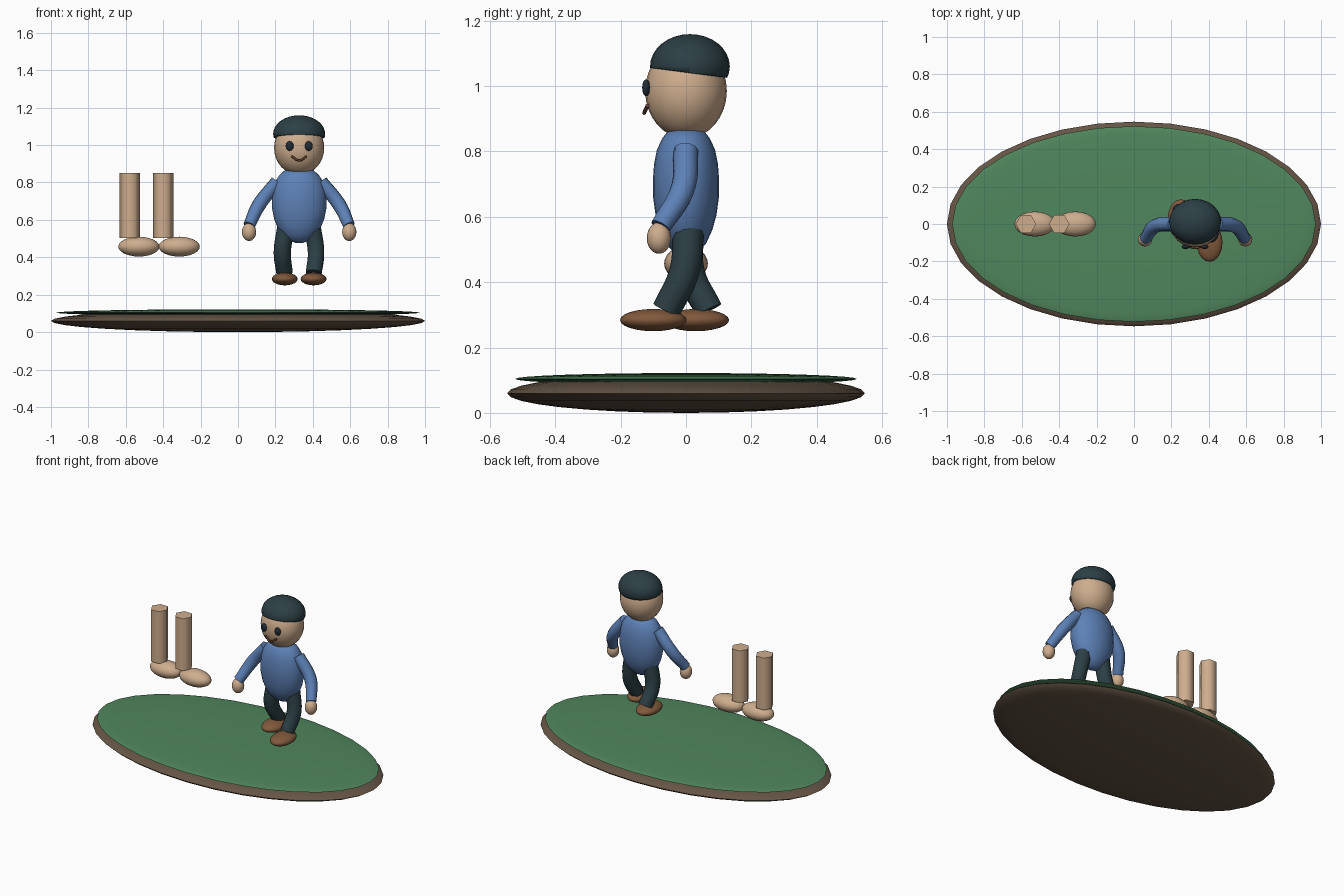
import bpy, bmesh, math
from mathutils import Vector

if "Cube" in bpy.data.objects:
    bpy.data.objects.remove(bpy.data.objects["Cube"])


def material(name, rgb):
    m = bpy.data.materials.new(name)
    m.diffuse_color = (*rgb, 1)
    m.use_nodes = True
    m.node_tree.nodes["Principled BSDF"].inputs["Base Color"].default_value = m.diffuse_color
    return m


SKIN = material("skin", (0.62, 0.42, 0.27))
BLUE = material("blue_cloth", (0.11, 0.22, 0.47))
DARK = material("dark_cloth", (0.025, 0.05, 0.06))
SHOE = material("shoe_leather", (0.22, 0.10, 0.045))
SOIL = material("soil", (0.13, 0.09, 0.06))
GRASS = material("grass", (0.08, 0.24, 0.11))
INK = material("eye_dark", (0.015, 0.025, 0.035))
LIP = material("mouth_dark", (0.12, 0.05, 0.03))


def finish(name, mat, angle=60):
    ob = bpy.context.object
    ob.name = name
    ob.data.materials.append(mat)
    bpy.ops.object.shade_smooth_by_angle(angle=math.radians(angle))
    return ob


def ball(name, loc, size, mat, seg=24, rings=16):
    bpy.ops.mesh.primitive_uv_sphere_add(segments=seg, ring_count=rings, radius=1, location=loc)
    bpy.context.object.scale = size
    bpy.ops.object.transform_apply(location=False, rotation=False, scale=True)
    return finish(name, mat)


def tube(name, pts, radii, mat):
    # smooth bezier path with a round tapered section, turned into a mesh
    cu = bpy.data.curves.new(name, 'CURVE')
    cu.dimensions = '3D'
    cu.bevel_depth = 1
    cu.bevel_resolution = 3
    cu.resolution_u = 8
    cu.use_fill_caps = True
    sp = cu.splines.new('BEZIER')
    sp.bezier_points.add(len(pts) - 1)
    for bp, p, r in zip(sp.bezier_points, pts, radii):
        bp.co, bp.radius = p, r
        bp.handle_left_type = bp.handle_right_type = 'AUTO'
    ob = bpy.data.objects.new(name, cu)
    bpy.context.collection.objects.link(ob)
    bpy.ops.object.select_all(action='DESELECT')
    bpy.context.view_layer.objects.active = ob
    ob.select_set(True)
    bpy.ops.object.convert(target='MESH')
    return finish(name, mat)


def lathe(name, loc, profile, y_scale, mat, n=24):
    bm = bmesh.new()
    rings = [[bm.verts.new((r * math.cos(2 * math.pi * i / n),
                            r * y_scale * math.sin(2 * math.pi * i / n), z))
              for i in range(n)] for r, z in profile]
    for a, b in zip(rings, rings[1:]):
        for i in range(n):
            j = (i + 1) % n
            bm.faces.new((a[i], a[j], b[j], b[i]))
    bm.faces.new(rings[0][::-1])
    bm.faces.new(rings[-1])
    me = bpy.data.meshes.new(name)
    bm.to_mesh(me)
    bm.free()
    ob = bpy.data.objects.new(name, me)
    ob.location = loc
    bpy.context.collection.objects.link(ob)
    bpy.ops.object.select_all(action='DESELECT')
    bpy.context.view_layer.objects.active = ob
    ob.select_set(True)
    return finish(name, mat)


# ground: two flattened discs
ball("soil_disc", (0, 0, 0.06), (1, 0.547, 0.06), SOIL, 32, 16)
ball("grass_disc", (0, 0, 0.104), (0.972, 0.523, 0.018), GRASS, 32, 16)

CX = 0.327

# head and face
ball("head", (CX, 0, 0.985), (0.134, 0.125, 0.145), SKIN)
for s, side in ((-1, "left"), (1, "right")):
    ball(side + "_eye", (CX + s * 0.051, -0.122, 0.995), (0.021, 0.012, 0.026), INK, 16, 10)
tube("mouth", [(CX - 0.04, -0.118, 0.94), (CX, -0.128, 0.918), (CX + 0.04, -0.118, 0.94)],
     [0.006] * 3, LIP)

# cap: ellipsoid cut by a plane sloping down to the back
cap = ball("cap", (CX, 0.012, 1.06), (0.139, 0.122, 0.099), DARK)
bm = bmesh.new()
bm.from_mesh(cap.data)
res = bmesh.ops.bisect_plane(bm, geom=bm.verts[:] + bm.edges[:] + bm.faces[:],
                             plane_co=Vector((0, 0, -0.02)), plane_no=Vector((0, 0.13, 1)),
                             clear_inner=True)
bmesh.ops.contextual_create(bm, geom=[e for e in res["geom_cut"] if isinstance(e, bmesh.types.BMEdge)])
bm.to_mesh(cap.data)
bm.free()

# torso
lathe("torso", (CX, 0, 0),
      [(0.02, 0.477), (0.055, 0.491), (0.09, 0.52), (0.116, 0.56), (0.134, 0.605), (0.145, 0.66),
       (0.146, 0.71), (0.141, 0.76), (0.128, 0.805), (0.105, 0.84), (0.078, 0.864)], 0.695, BLUE)

# arms, hands, legs and shoes; one leg steps forward, the other back
for s, side, step in ((-1, "left", 0.07), (1, "right", -0.06)):
    tube(side + "_arm", [(CX + s * 0.117, 0, 0.803), (CX + s * 0.215, -0.012, 0.68),
                         (CX + s * 0.267, -0.078, 0.57)], [0.038, 0.038, 0.032], BLUE)
    ball(side + "_hand", (CX + s * 0.268, -0.083, 0.535), (0.038, 0.037, 0.048), SKIN, 16, 12)
    tube(side + "_leg", [(CX + s * 0.07, 0.008, 0.56), (CX + s * 0.09, 0.003 + step * 0.15, 0.43),
                         (CX + s * 0.078, step, 0.315)], [0.048, 0.046, 0.044], DARK)
    ball(side + "_shoe", (CX + s * 0.077, step - 0.04, 0.284), (0.069, 0.102, 0.034), SHOE, 20, 12)

# separate pair of bare legs: hexagonal posts with long feet
for i, (lx, fx) in enumerate(((-0.578, -0.53), (-0.4, -0.314))):
    bpy.ops.mesh.primitive_cylinder_add(vertices=6, radius=0.055, depth=0.346,
                                        location=(lx, 0, 0.677), rotation=(0, 0, math.radians(30)))
    bpy.ops.object.transform_apply(location=False, rotation=True, scale=False)
    finish(f"loose_leg_{i + 1}", SKIN, 70)
    ball(f"loose_foot_{i + 1}", (fx, 0, 0.457), (0.11, 0.067, 0.053), SKIN, 20, 12)
